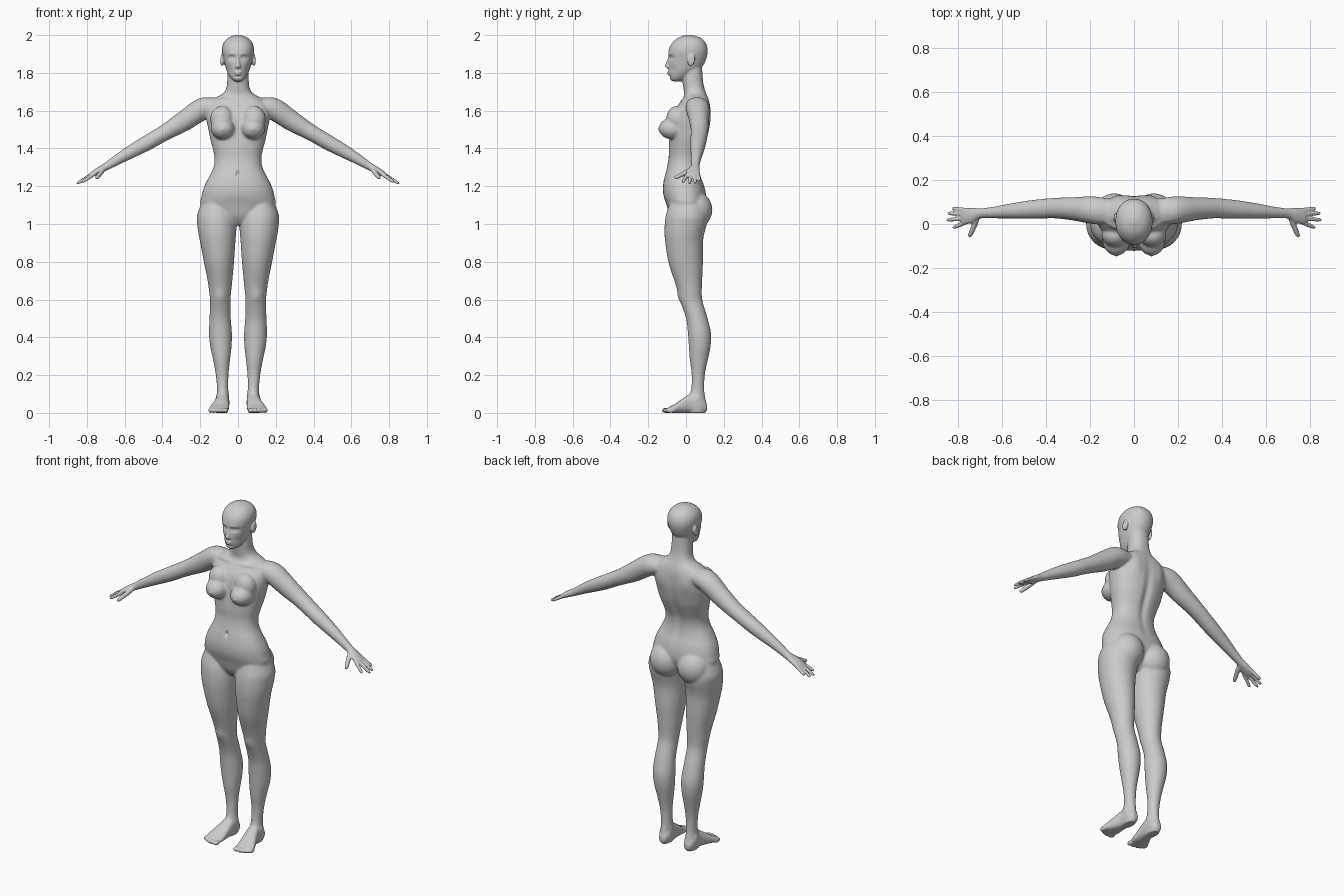
import bpy, bmesh, math
from mathutils import Vector, Matrix

bm = bmesh.new()


def spline(rows, steps=4):
    """Catmull-Rom interpolation through rows of numbers."""
    out = []
    for i in range(len(rows) - 1):
        a, b, c, d = (rows[max(i - 1, 0)], rows[i], rows[i + 1],
                      rows[min(i + 2, len(rows) - 1)])
        for k in range(steps):
            t = k / steps
            out.append([0.5 * (2 * q + (r - p) * t + (2 * p - 5 * q + 4 * r - s) * t * t
                               + (3 * q - p - 3 * r + s) * t ** 3)
                        for p, q, r, s in zip(a, b, c, d)])
    return out + [list(rows[-1])]


def loft(sections, power=2.0, n=32):
    """Closed skin over (centre, u, v) super-ellipse sections."""
    def f(x):
        return math.copysign(abs(x) ** (2 / power), x)
    rings = []
    for c, u, v in sections:
        rings.append([bm.verts.new(c + u * f(math.cos(2 * math.pi * k / n))
                                   + v * f(math.sin(2 * math.pi * k / n))) for k in range(n)])
    for a, b in zip(rings, rings[1:]):
        for k in range(n):
            bm.faces.new((a[k], a[(k + 1) % n], b[(k + 1) % n], b[k]))
    bm.faces.new(rings[0][::-1])
    bm.faces.new(rings[-1])


def upright(rows, power=2.0):
    """Rows: z, x0, x1, y0, y1."""
    loft([(Vector(((a + b) / 2, (c + d) / 2, z)), Vector((abs(b - a) / 2, 0, 0)),
           Vector((0, abs(d - c) / 2, 0))) for z, a, b, c, d in spline(rows)], power)


def tube(rows):
    """Rows: x, y, z, radius across, radius up."""
    axis = (Vector(rows[-1][:3]) - Vector(rows[0][:3])).normalized()
    u = axis.cross(Vector((0.52, 0, 0.855))).normalized()
    v = u.cross(axis)
    loft([(Vector(r[:3]), u * r[3], v * r[4]) for r in spline(rows)], n=20)


def digit(a, b, r):
    a, b = Vector(a), Vector(b)
    tube([(*a.lerp(b, t), r * s, r * s) for t, s in
          ((0, 1.05), (0.45, 1), (0.8, 0.9), (0.94, 0.7), (1, 0.3))])


def blob(c, r, tilt=0):
    m = Matrix.Translation(c) @ Matrix.Rotation(tilt, 4, 'X') @ Matrix.Diagonal((*r, 1))
    bmesh.ops.create_uvsphere(bm, u_segments=24, v_segments=16, radius=1, matrix=m)


# leg
upright([(1.13, .05, .185, -.08, .09), (1.05, .013, .216, -.106, .112),
         (1.0, .007, .216, -.113, .11), (.95, .010, .21, -.114, .097),
         (.9, .014, .2, -.11, .09), (.8, .021, .181, -.094, .09),
         (.7, .03, .161, -.062, .086), (.64, .036, .153, -.042, .084),
         (.59, .04, .148, -.03, .088), (.5, .038, .151, 0, .115),
         (.42, .032, .154, .01, .133), (.35, .034, .147, .015, .13),
         (.28, .042, .132, .02, .116), (.2, .05, .118, .03, .1),
         (.12, .051, .111, .026, .097), (.07, .05, .113, .0, .105),
         (.03, .05, .115, 0, .112), (0, .055, .11, .01, .103)])

# foot and toes
loft([(Vector(((a + b) / 2, y, (c + d) / 2)), Vector(((b - a) / 2, 0, 0)),
       Vector((0, 0, (d - c) / 2))) for y, a, b, c, d in spline([
           (.112, .065, .098, .012, .045), (.08, .048, .115, 0, .09),
           (.03, .046, .118, 0, .102), (-.02, .047, .134, 0, .075),
           (-.06, .048, .151, 0, .046), (-.088, .052, .153, .002, .032),
           (-.098, .06, .145, .008, .024)])], 2.5)
for x, y, r in ((.067, -.106, .017), (.093, -.106, .011), (.113, -.1, .0105),
                (.131, -.092, .010), (.147, -.082, .010)):
    blob((x, y, .013), (r, .024, .0135))

# buttock, breast, ear
blob((.09, .046, 1.075), (.095, .094, .1))
blob((.08, -.07, 1.505), (.064, .075, .058))
blob((.085, -.05, 1.555), (.062, .055, .07))
blob((.085, .028, 1.868), (.011, .02, .033), -.2)

# arm
tube([(.07, .055, 1.63, .045, .04), (.15, .06, 1.622, .062, .056),
      (.205, .064, 1.6, .062, .059), (.28, .069, 1.549, .053, .055),
      (.36, .072, 1.5, .047, .046), (.42, .069, 1.465, .045, .042),
      (.48, .065, 1.43, .042, .041), (.56, .059, 1.386, .035, .036),
      (.64, .052, 1.34, .027, .028), (.70, .048, 1.303, .024, .021),
      (.735, .04, 1.284, .034, .018), (.77, .035, 1.264, .037, .014),
      (.786, .035, 1.254, .032, .009)])

# fingers and thumb
for a, b in (((.76, .063, 1.27), (.828, .071, 1.228)), ((.765, .045, 1.268), (.85, .049, 1.215)),
             ((.765, .026, 1.266), (.854, .018, 1.213)), ((.76, .01, 1.266), (.826, -.018, 1.22))):
    digit(a, b, .0098)
digit((.712, .028, 1.288), (.75, -.06, 1.242), .0125)

# mirror all paired parts
dup = bmesh.ops.duplicate(bm, geom=bm.verts[:] + bm.edges[:] + bm.faces[:])
bmesh.ops.scale(bm, vec=(-1, 1, 1), verts=[g for g in dup['geom'] if isinstance(g, bmesh.types.BMVert)])

# torso and neck
upright([(z, -w, w, f, b) for z, w, f, b in (
    (.995, .02, -.055, .04), (1.04, .12, -.085, .075), (1.1, .195, -.103, .105),
    (1.15, .193, -.119, .108), (1.2, .179, -.122, .098), (1.25, .154, -.114, .08),
    (1.3, .13, -.101, .072), (1.35, .124, -.092, .077), (1.4, .134, -.092, .095),
    (1.45, .147, -.09, .113), (1.5, .157, -.087, .124), (1.55, .167, -.08, .13),
    (1.6, .17, -.062, .13), (1.64, .155, -.035, .126), (1.67, .118, -.014, .117),
    (1.69, .08, -.01, .108), (1.72, .062, -.014, .098), (1.76, .057, -.018, .09),
    (1.83, .054, -.02, .085))], 2.25)

# head
upright([(z, -w, w, f, b) for z, w, f, b in (
    (1.754, .014, -.068, -.03), (1.765, .032, -.083, -.005), (1.79, .05, -.089, .035),
    (1.82, .063, -.092, .075), (1.85, .071, -.093, .097), (1.88, .078, -.092, .109),
    (1.91, .084, -.093, .115), (1.94, .083, -.085, .112), (1.965, .073, -.068, .1),
    (1.985, .053, -.043, .078), (1.996, .028, -.015, .05), (2.001, .008, .005, .028))], 2.15)

# nose and lips
loft([(Vector((0, y, z)), Vector((w, 0, 0)), Vector((0, d, 0))) for z, y, w, d in spline([
    (1.885, -.087, .008, .008), (1.86, -.092, .009, .011), (1.84, -.096, .013, .015),
    (1.83, -.095, .016, .014), (1.824, -.092, .011, .008)])], n=16)
blob((0, -.089, 1.804), (.02, .010, .006))
blob((0, -.088, 1.793), (.017, .010, .006))

# fuse parts into one skin
mesh = bpy.data.meshes.new("body")
bmesh.ops.recalc_face_normals(bm, faces=bm.faces[:])
bm.to_mesh(mesh)
bm.free()
body = bpy.data.objects.new("body", mesh)
bpy.context.collection.objects.link(body)
bpy.context.view_layer.objects.active = body
body.select_set(True)
mod = body.modifiers.new("fuse", 'REMESH')
mod.mode, mod.voxel_size = 'VOXEL', 0.005
bpy.ops.object.modifier_apply(modifier=mod.name)

# soften the joins, keeping hands, feet and face crisp
levels = {.15: [], .2: [], .3: [], 1.0: []}
for v in body.data.vertices:
    x, y, z = v.co
    key = .15 if abs(x) > .71 else .2 if z > 1.76 else .3 if z < .06 else 1.0
    levels[key].append(v.index)
group = body.vertex_groups.new(name="soften")
for weight, ids in levels.items():
    group.add(ids, weight, 'REPLACE')
mod = body.modifiers.new("soften", 'SMOOTH')
mod.factor, mod.iterations, mod.vertex_group = 0.5, 20, group.name
bpy.ops.object.modifier_apply(modifier=mod.name)

# sculpt strokes, mirrored: centre, radii, push
strokes = [
    ((.034, -.085, 1.88), (.02, .04, .011), (0, .013, 0)),       # eye socket
    ((.034, -.08, 1.879), (.011, .03, .006), (0, -.007, 0)),     # eyelid
    ((.03, -.09, 1.9), (.022, .03, .008), (0, -.003, 0)),        # brow
    ((.05, -.07, 1.815), (.018, .04, .02), (0, .006, 0)),        # cheek hollow
    ((0, -.09, 1.781), (.022, .02, .006), (0, .005, 0)),         # under lip
    ((.09, .03, 1.87), (.012, .009, .018), (-.006, 0, 0)),       # ear bowl
    ((0, -.115, 1.265), (.009, .04, .013), (0, .014, 0)),        # navel
    ((0, .1, 1.42), (.022, .06, .17), (0, -.012, 0)),            # spine
    ((.085, .13, 1.58), (.04, .04, .06), (0, .008, 0)),          # shoulder blade
    ((.09, -.01, 1.655), (.06, .04, .009), (0, -.006, .003)),    # collar bone
    ((0, -.08, 1.5), (.018, .05, .07), (0, .006, 0)),            # breastbone
    ((.08, -.145, 1.5), (.009, .02, .009), (0, -.004, 0)),       # nipple
    ((.095, -.03, .62), (.03, .04, .035), (0, -.007, 0)),        # kneecap
    ((.046, .06, .09), (.012, .02, .02), (-.005, 0, 0)),         # inner ankle
    ((.115, .065, .08), (.012, .02, .02), (.006, 0, 0)),         # outer ankle
]
for v in body.data.vertices:
    x, y, z = v.co
    side = -1 if x < 0 else 1
    move = Vector()
    for c, r, push in strokes:
        dz = abs(z - c[2]) / r[2]
        if dz < 2.5:
            d = dz * dz + ((abs(x) - c[0]) / r[0]) ** 2 + ((y - c[1]) / r[1]) ** 2
            if d < 6:
                move += Vector((push[0] * side, push[1], push[2])) * math.exp(-d)
    v.co += move
    v.co.z = max(v.co.z, 0)
body.data.shade_smooth()
